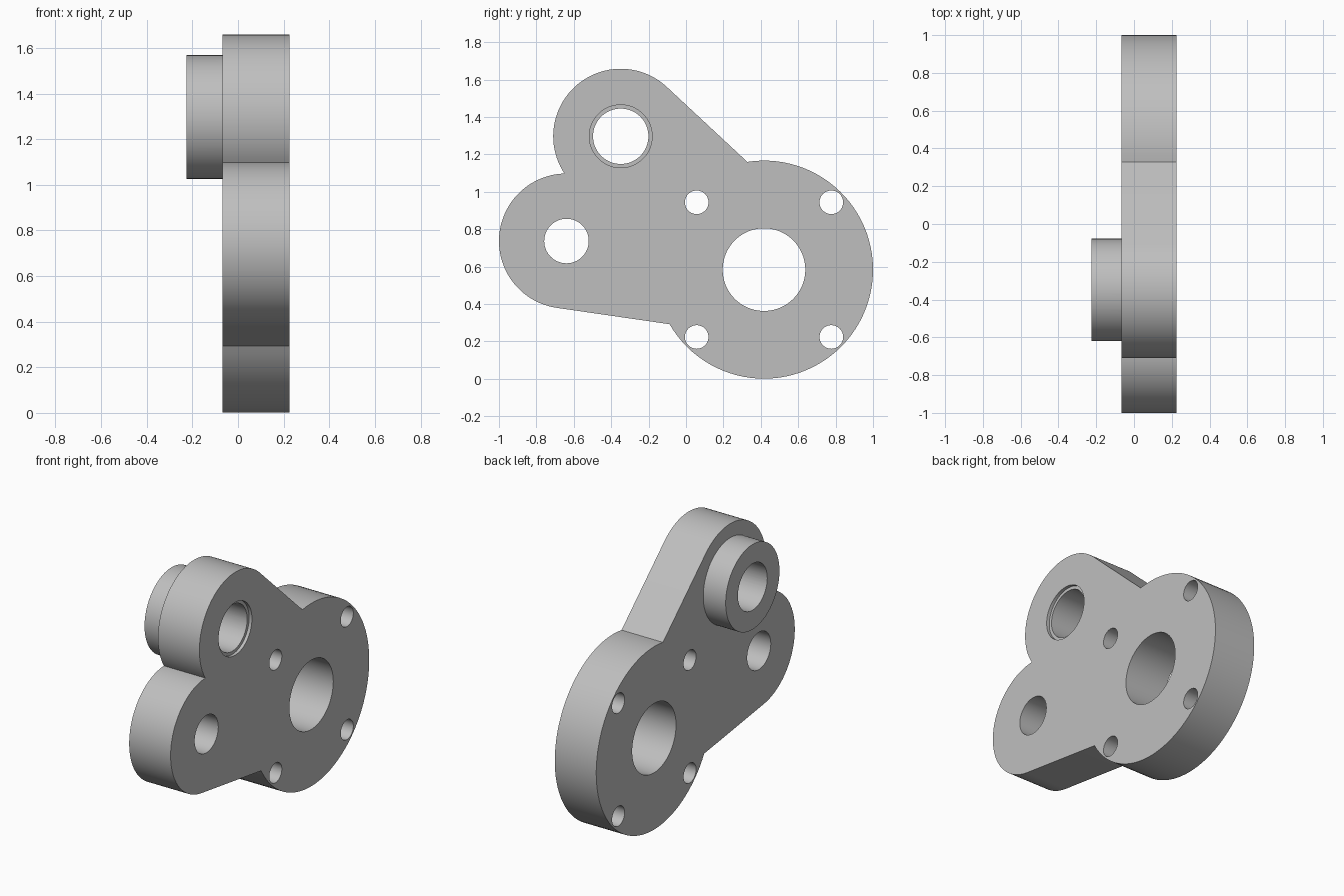
import bpy
import bmesh
from math import acos, asin, atan2, cos, dist, pi, sin, tau

cube = bpy.data.objects.get("Cube")
if cube:
    bpy.data.objects.remove(cube, do_unlink=True)

# Thickness along x; centres are (y, z)
BACK, FACE, BOSS_END = -0.067, 0.225, -0.225
MAIN, UPPER, SIDE = (0.417, 0.584), (-0.349, 1.297), (-0.639, 0.737)
R_MAIN, R_LOBE = 0.583, 0.361

metal = bpy.data.materials.new("grey metal")
metal.use_nodes = True
colour = (0.52, 0.52, 0.52, 1)
metal.diffuse_color = colour
metal.node_tree.nodes["Principled BSDF"].inputs["Base Color"].default_value = colour


def arc(centre, radius, start, end):
    n = max(8, round(abs(end - start) / tau * 96))
    angles = [start + (end - start) * i / n for i in range(n + 1)]
    return [(centre[0] + radius * cos(a), centre[1] + radius * sin(a)) for a in angles]


def circle(centre, radius):
    return arc(centre, radius, 0, tau)[:-1]


def heading(a, b):
    return atan2(b[1] - a[1], b[0] - a[0]) % tau


def extrude_loops(name, loops, x0, x1):
    """Fill an outline with holes and extrude it along x."""
    bm = bmesh.new()
    edges = []
    for loop in loops:
        verts = [bm.verts.new((x0, y, z)) for y, z in loop]
        edges += [bm.edges.new((v, verts[i - 1])) for i, v in enumerate(verts)]
    bmesh.ops.triangle_fill(bm, edges=edges, use_beauty=True)
    new = bmesh.ops.extrude_face_region(bm, geom=bm.faces[:], use_keep_orig=True)["geom"]
    moved = [v for v in new if isinstance(v, bmesh.types.BMVert)]
    bmesh.ops.translate(bm, verts=moved, vec=(x1 - x0, 0, 0))
    bmesh.ops.recalc_face_normals(bm, faces=bm.faces[:])
    mesh = bpy.data.meshes.new(name)
    bm.to_mesh(mesh)
    bm.free()
    mesh.materials.append(metal)
    obj = bpy.data.objects.new(name, mesh)
    bpy.context.collection.objects.link(obj)
    return obj


def combine(target, tool, operation):
    mod = target.modifiers.new(operation, "BOOLEAN")
    mod.operation, mod.object, mod.solver = operation, tool, "EXACT"
    bpy.context.view_layer.objects.active = target
    bpy.ops.object.modifier_apply(modifier=mod.name)
    bpy.data.objects.remove(tool, do_unlink=True)


# Outline: main disc joined by straight flanks to two round lobes
to_upper, to_side = heading(MAIN, UPPER), heading(MAIN, SIDE)
lobe_line = heading(UPPER, SIDE)
spread = asin(R_LOBE / R_MAIN)
notch = acos(dist(UPPER, SIDE) / 2 / R_LOBE)
outline = arc(MAIN, R_MAIN, to_side + spread, to_upper - spread + tau)
outline += arc(UPPER, R_LOBE, to_upper - pi / 2, lobe_line - notch)
outline += arc(SIDE, R_LOBE, lobe_line - pi + notch, to_side + pi / 2)[1:]

# Plate with main bore, side bore and four bolt holes
holes = [circle(MAIN, 0.221), circle(SIDE, 0.119)]
holes += [circle((MAIN[0] + dy, MAIN[1] + dz), 0.063)
          for dy in (-0.36, 0.36) for dz in (-0.36, 0.36)]
plate = extrude_loops("bracket_plate", [outline] + holes, BACK, FACE)

# Boss, its through bore and the shallow counterbore on the face
combine(plate, extrude_loops("boss", [circle(UPPER, 0.271)], BOSS_END, BACK + 0.1), "UNION")
combine(plate, extrude_loops("bore", [circle(UPPER, 0.148)], BOSS_END - 0.1, FACE + 0.1),
        "DIFFERENCE")
combine(plate, extrude_loops("counterbore", [circle(UPPER, 0.168)], FACE - 0.02, FACE + 0.1),
        "DIFFERENCE")

bpy.ops.object.select_all(action="DESELECT")
plate.select_set(True)
bpy.context.view_layer.objects.active = plate
bpy.ops.object.shade_smooth_by_angle(angle=pi / 6)
